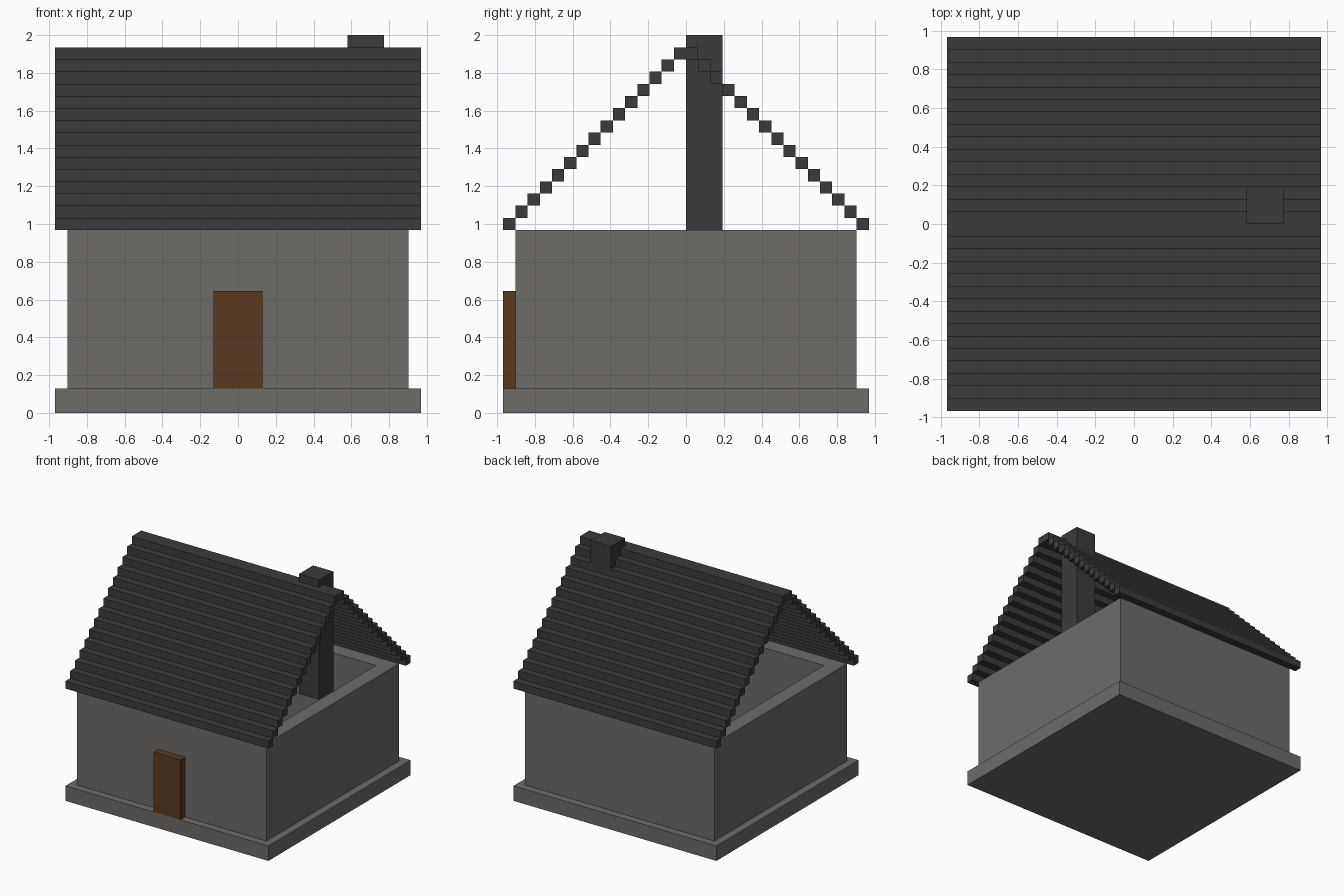
import bpy
import bmesh
from mathutils import Vector

default = bpy.data.objects.get("Cube")
if default:
    bpy.data.objects.remove(default, do_unlink=True)

U = 2 / 31  # one block of the model grid


def material(name, rgb):
    m = bpy.data.materials.new(name)
    m.use_nodes = True
    m.diffuse_color = (*rgb, 1)
    bsdf = next(n for n in m.node_tree.nodes if n.type == 'BSDF_PRINCIPLED')
    bsdf.inputs["Base Color"].default_value = (*rgb, 1)
    bsdf.inputs["Roughness"].default_value = 0.9
    return m


stone = material("grey stone", (0.155, 0.149, 0.141))
slate = material("dark slate", (0.044, 0.044, 0.044))
wood = material("brown wood", (0.098, 0.042, 0.014))


def add_box(bm, lo, hi):
    """Add a box between two corners given in grid blocks."""
    lo, hi = Vector(lo) * U, Vector(hi) * U
    verts = bmesh.ops.create_cube(bm, size=1)["verts"]
    for v in verts:
        v.co = Vector([(a + b) / 2 + c * (b - a) for a, b, c in zip(lo, hi, v.co)])


def finish(bm, name, mat):
    bmesh.ops.recalc_face_normals(bm, faces=bm.faces)
    mesh = bpy.data.meshes.new(name)
    bm.to_mesh(mesh)
    bm.free()
    mesh.materials.append(mat)
    obj = bpy.data.objects.new(name, mesh)
    bpy.context.collection.objects.link(obj)
    return obj


def box(name, lo, hi, mat):
    bm = bmesh.new()
    add_box(bm, lo, hi)
    return finish(bm, name, mat)


# Foundation slab, door and chimney
box("foundation", (-15, -15, 0), (15, 15, 2), stone)
box("door", (-2, -15, 2), (2, -14, 10), wood)
box("chimney", (9, 0, 15), (12, 3, 31), slate)

# Hollow walls: inset the top rim, then sink the middle to the floor
bm = bmesh.new()
add_box(bm, (-14, -14, 2), (14, 14, 15))
bm.normal_update()
top = max(bm.faces, key=lambda f: f.calc_center_median().z)
bottom = min(bm.faces, key=lambda f: f.calc_center_median().z)
bmesh.ops.delete(bm, geom=[bottom], context='FACES_ONLY')
bmesh.ops.inset_region(bm, faces=[top], thickness=2 * U, use_even_offset=True)
sunk = bmesh.ops.extrude_discrete_faces(bm, faces=[top])["faces"]
bmesh.ops.translate(bm, verts=sunk[0].verts, vec=(0, 0, -13 * U))
bmesh.ops.delete(bm, geom=sunk, context='FACES_ONLY')
finish(bm, "walls", stone)

# Stepped roof slopes, one long strip per step
for name, side in (("front_roof", -1), ("back_roof", 1)):
    bm = bmesh.new()
    for i in range(15):
        y0, y1 = sorted((side * (15 - i), side * (14 - i)))
        add_box(bm, (-15, y0, 15 + i), (15, y1, 16 + i))
    finish(bm, name, slate)
